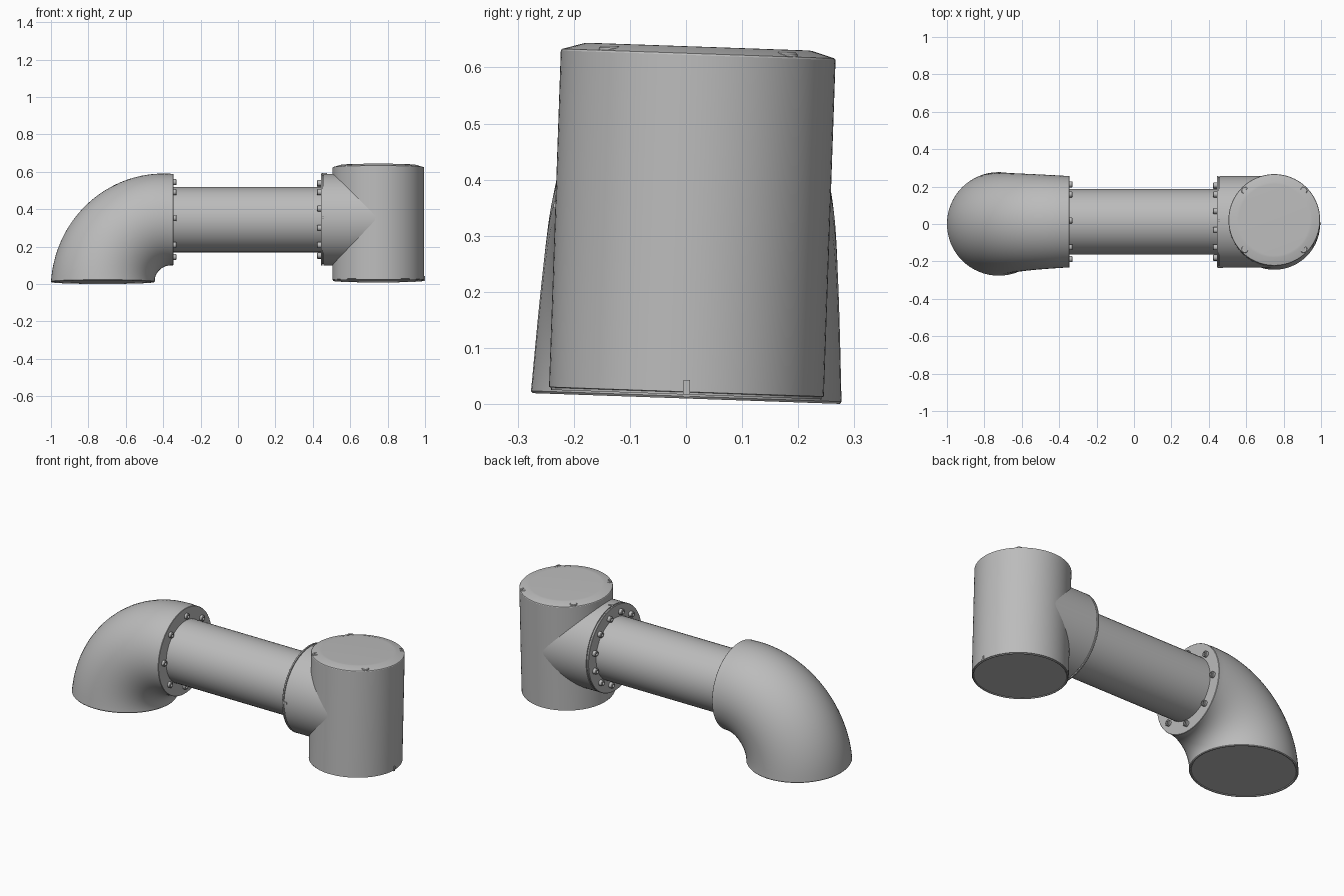
import bpy, bmesh
from math import sin, cos, pi, radians
from mathutils import Matrix, Vector

cube = bpy.data.objects.get("Cube")
if cube:
    bpy.data.objects.remove(cube, do_unlink=True)

grey = bpy.data.materials.new("satin grey")
grey.use_nodes = True
GREY = (0.5, 0.5, 0.5, 1)
grey.diffuse_color = GREY
grey.node_tree.nodes["Principled BSDF"].inputs["Base Color"].default_value = GREY

TILT = Matrix.Rotation(radians(-2), 4, 'X')   # the whole arm leans slightly
AXIS_Z = 0.345                                # height of the horizontal pipe axis
UPRIGHT = Matrix.Translation((0.75, 0, 0))
ALONG_X = Matrix.Translation((0, 0, AXIS_Z)) @ Matrix.Rotation(pi / 2, 4, 'Y')


def finish(name, bm):
    bmesh.ops.recalc_face_normals(bm, faces=bm.faces)
    bm.transform(TILT)
    mesh = bpy.data.meshes.new(name)
    bm.to_mesh(mesh)
    bm.free()
    for p in mesh.polygons:
        p.use_smooth = True
    mesh.set_sharp_from_angle(angle=radians(30))
    mesh.materials.append(grey)
    ob = bpy.data.objects.new(name, mesh)
    bpy.context.collection.objects.link(ob)
    return ob


def skin(name, rings):
    """Bridge consecutive rings of points and close both ends."""
    bm = bmesh.new()
    loops = [[bm.verts.new(p) for p in ring] for ring in rings]
    n = len(loops[0])
    for a, b in zip(loops, loops[1:]):
        for i in range(n):
            j = (i + 1) % n
            bm.faces.new((a[i], a[j], b[j], b[i]))
    bm.faces.new(loops[0])
    bm.faces.new(loops[-1])
    return finish(name, bm)


def lathe(name, profile, matrix, n=64):
    """Revolve (radius, height) pairs about the local z axis."""
    angles = [2 * pi * i / n for i in range(n)]
    return skin(name, [[matrix @ Vector((r * cos(a), r * sin(a), h)) for a in angles]
                       for r, h in profile])


def screw(name, matrix, r, h):
    """Socket head screw pointing along local z."""
    lathe(name, [(r, -0.004), (r, h - 0.003), (r - 0.003, h),
                 (r * 0.5, h), (r * 0.5, h * 0.4)], matrix, 18)


def tick(name, centre, size):
    bm = bmesh.new()
    bmesh.ops.create_cube(bm, size=1, matrix=Matrix.Translation(centre) @ Matrix.Diagonal((*size, 1)))
    finish(name, bm)


# Elbow: tapering quarter bend ending in a short collar
pivot = Vector((-0.36, 0, 0.01))
SEG, STEPS = 64, 28


def bend_ring(t, shrink=0.0, shift=(0, 0, 0)):
    out = Vector((-cos(t * pi / 2), 0, sin(t * pi / 2)))
    d = 0.363 - 0.028 * t
    r = 0.277 - 0.032 * t - shrink
    angles = [2 * pi * i / SEG for i in range(SEG)]
    return [pivot + Vector(shift) + out * (d + r * cos(a)) + Vector((0, r * sin(a), 0))
            for a in angles]


rings = [bend_ring(0, 0.012, (0, 0, 0.004)), bend_ring(0, 0.009), bend_ring(0, 0.003)]
rings += [bend_ring(0, 0, (0, 0, 0.004))]
rings += [bend_ring(i / STEPS) for i in range(1, STEPS + 1)]
rings += [bend_ring(1, 0, (0.013, 0, 0)), bend_ring(1, 0.002, (0.015, 0, 0))]
skin("elbow", rings)

# Straight pipe between the two flanges
lathe("pipe", [(0.175, -0.36), (0.175, 0.45)], ALONG_X, 48)

# Branch with its flange, joint groove and neck running into the upright body
lathe("branch_flange", [(0.243, 0.443), (0.245, 0.445), (0.245, 0.452), (0.239, 0.453),
                        (0.239, 0.457), (0.2445, 0.458), (0.2445, 0.75)], ALONG_X, 96)

# Upright body with a stepped base and a chamfered top cover
lathe("upright_body", [(0.234, 0.021), (0.236, 0.017), (0.241, 0.017), (0.241, 0.021),
                       (0.245, 0.022), (0.245, 0.622), (0.243, 0.625),
                       (0.202, 0.637), (0.19, 0.6375)], UPRIGHT, 96)

# Rings of flange bolts on both joints
for label, count, offset, x, h, turn in (("elbow_bolt", 8, 0, -0.345, 0.016, pi / 2),
                                         ("branch_bolt", 12, pi / 12, 0.443, 0.02, -pi / 2)):
    for i in range(count):
        a = offset + 2 * pi * i / count
        m = Matrix.Translation((x, 0.2 * cos(a), AXIS_Z + 0.2 * sin(a)))
        screw(label, m @ Matrix.Rotation(turn, 4, 'Y'), 0.016, h)

# Four screws on the cover chamfer
for sx in (-1, 1):
    for sy in (-1, 1):
        screw("cover_screw", Matrix.Translation((0.75 + 0.157 * sx, 0.157 * sy, 0.625)), 0.02, 0.008)

# Small alignment ticks at the joints
tick("body_tick", (0.995, 0, 0.03), (0.008, 0.012, 0.026))
tick("elbow_tick", (-0.449, 0, 0.026), (0.008, 0.012, 0.026))
tick("flange_tick_front", (0.462, -0.245, AXIS_Z + 0.002), (0.026, 0.006, 0.012))
tick("flange_tick_top", (0.462, 0, AXIS_Z + 0.245), (0.026, 0.012, 0.006))
